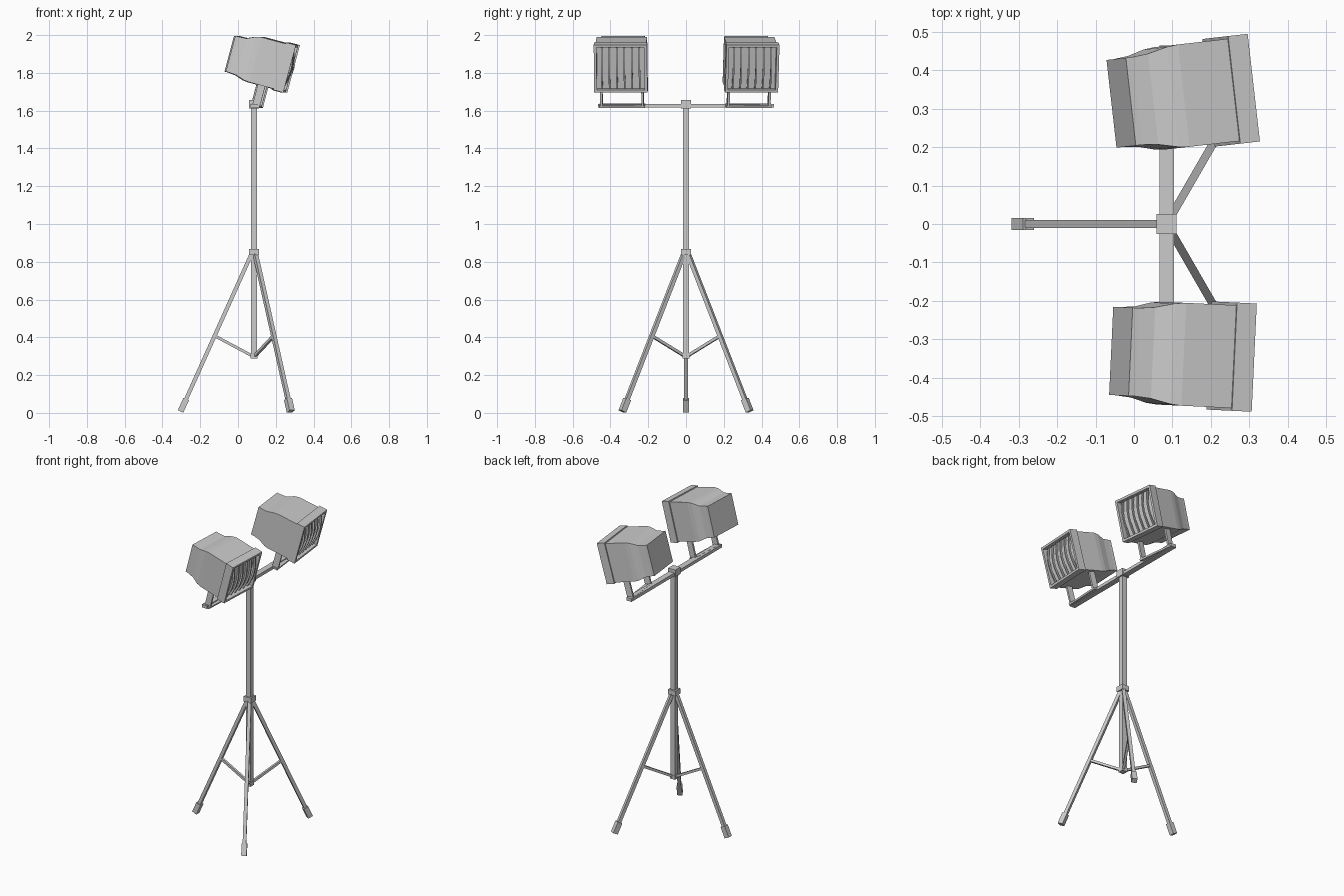
import bpy, bmesh, math
from mathutils import Matrix, Vector

if "Cube" in bpy.data.objects:
    bpy.data.objects.remove(bpy.data.objects["Cube"])

PX = 0.085  # pole x position


def make(name, bm, mat=Matrix()):
    bmesh.ops.recalc_face_normals(bm, faces=bm.faces)
    me = bpy.data.meshes.new(name)
    bm.to_mesh(me)
    bm.free()
    ob = bpy.data.objects.new(name, me)
    ob.matrix_world = mat
    bpy.context.collection.objects.link(ob)
    return ob


def loft(name, rings, mat=Matrix()):
    # rings: (x, half width, low z, high z)
    bm = bmesh.new()
    loops = [[bm.verts.new(p) for p in ((x, -w, a), (x, w, a), (x, w, b), (x, -w, b))]
             for x, w, a, b in rings]
    for r, s in zip(loops, loops[1:]):
        for i in range(4):
            j = (i + 1) % 4
            bm.faces.new((r[i], r[j], s[j], s[i]))
    bm.faces.new(loops[0])
    bm.faces.new(loops[-1])
    return make(name, bm, mat)


def box(name, lo, hi, mat=Matrix()):
    lo, hi = Vector(lo), Vector(hi)
    bm = bmesh.new()
    bmesh.ops.create_cube(bm, size=1)
    bmesh.ops.scale(bm, vec=hi - lo, verts=bm.verts)
    bmesh.ops.translate(bm, vec=(lo + hi) / 2, verts=bm.verts)
    return make(name, bm, mat)


def beam(name, a, b, w, mat):
    # square bar between two points lying in the xz plane
    a, b = Vector(a), Vector(b)
    rot = (b - a).to_track_quat('Z', 'Y').to_matrix().to_4x4()
    h = w / 2
    return box(name, (-h, -h, 0), (h, h, (b - a).length), mat @ Matrix.Translation(a) @ rot)


# Pole, collars and crossbar
def post(name, h, z0, z1):
    box(name, (PX - h, -h, z0), (PX + h, h, z1))


post("pole", 0.016, 0.29, 1.64)
post("bottom_collar", 0.018, 0.287, 0.312)
post("leg_collar", 0.026, 0.835, 0.868)
post("top_collar", 0.026, 1.612, 1.657)
box("crossbar", (PX - 0.019, -0.465, 1.616), (PX + 0.019, 0.465, 1.636))

# Tripod: legs, feet and braces
top, end = Vector((0.012, 0, 0.845)), Vector((0.389, 0, 0.0075))
along = (top - end).normalized()
for i, ang in enumerate((180, 60, -60)):
    m = Matrix.Translation((PX, 0, 0)) @ Matrix.Rotation(math.radians(ang), 4, 'Z')
    beam(f"leg_{i}", end + along * 0.01, top, 0.021, m)
    beam(f"foot_{i}", end, end + along * 0.072, 0.032, m)
    beam(f"brace_{i}", (0.01, 0, 0.302), (0.203, 0, 0.405), 0.015, m)


# Lamp heads, local x is the beam direction
def lamp(side, y, yaw):
    m = (Matrix.Translation((0.1, y, 1.85)) @ Matrix.Rotation(math.radians(yaw), 4, 'Z')
         @ Matrix.Rotation(math.radians(15), 4, 'Y'))
    loft(f"lamp_body_{side}", [(-0.143, 0.115, -0.083, 0.113), (-0.125, 0.115, -0.083, 0.113),
                               (-0.083, 0.119, -0.087, 0.115), (-0.036, 0.131, -0.102, 0.136),
                               (-0.007, 0.134, -0.105, 0.142), (0.13, 0.134, -0.105, 0.142)], m)
    # front frame with recessed window
    frame = loft(f"lamp_frame_{side}", [(0.128, 0.141, -0.111, 0.149), (0.181, 0.141, -0.111, 0.149)], m)
    bm = bmesh.new()
    bm.from_mesh(frame.data)
    front = max(bm.faces, key=lambda f: f.calc_center_median().x)
    bmesh.ops.inset_region(bm, faces=[front], thickness=0.02)
    res = bmesh.ops.extrude_discrete_faces(bm, faces=[front])
    bmesh.ops.translate(bm, vec=(-0.035, 0, 0), verts=res['faces'][0].verts)
    bm.to_mesh(frame.data)
    bm.free()
    # bowed guard bars
    n = 6
    for k in range(6):
        c = -0.1 + 0.04 * k
        bm = bmesh.new()
        prev = None
        for s in range(n + 1):
            t = s / n
            x, z = 0.160 + 0.022 * math.sin(math.pi * t), -0.092 + 0.222 * t
            ring = [bm.verts.new((x + dx, c + dy, z)) for dx, dy in
                    ((-0.006, -0.004), (0.006, -0.004), (0.006, 0.004), (-0.006, 0.004))]
            if prev:
                for i in range(4):
                    j = (i + 1) % 4
                    bm.faces.new((prev[i], prev[j], ring[j], ring[i]))
            else:
                bm.faces.new(ring)
            prev = ring
        bm.faces.new(prev)
        make(f"guard_bar_{side}_{k}", bm, m)
    # mounting bracket
    box(f"bracket_base_{side}", (0.036, -0.122, -0.222), (0.079, 0.122, -0.211), m)
    for k, s in enumerate((-1, 1)):
        box(f"bracket_arm_{side}_{k}", (0.039, s * 0.109 - 0.006, -0.215),
            (0.079, s * 0.109 + 0.006, -0.1), m)


lamp("left", 0.331, 6.5)
lamp("right", -0.338, -2.7)
